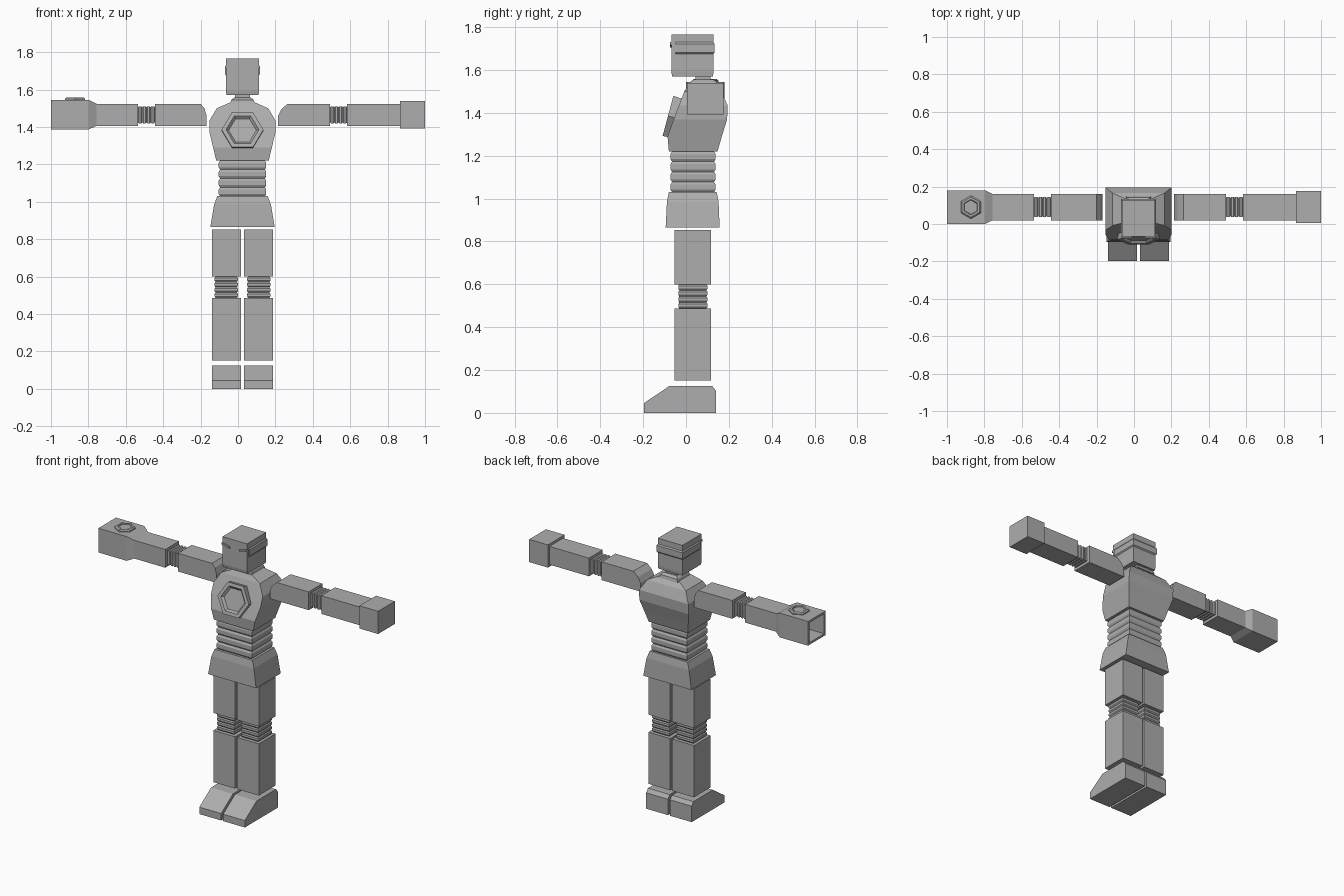
import bpy, bmesh, math
from mathutils import Matrix

if "Cube" in bpy.data.objects:
    bpy.data.objects.remove(bpy.data.objects["Cube"])

grey = bpy.data.materials.new("plain grey")
grey.diffuse_color = (0.42, 0.42, 0.42, 1)
grey.use_nodes = True
grey.node_tree.nodes["Principled BSDF"].inputs["Base Color"].default_value = grey.diffuse_color
CX = 0.024  # centre line of the body


def skin(name, loops, matrix=None):
    """Bridge a list of point loops and cap both ends."""
    bm = bmesh.new()
    rows = [[bm.verts.new(p) for p in loop] for loop in loops]
    n = len(rows[0])
    for a, b in zip(rows, rows[1:]):
        for i in range(n):
            j = (i + 1) % n
            bm.faces.new((a[i], a[j], b[j], b[i]))
    bm.faces.new(rows[0][::-1])
    bm.faces.new(rows[-1])
    bmesh.ops.recalc_face_normals(bm, faces=bm.faces)
    if matrix:
        bm.transform(matrix)
    mesh = bpy.data.meshes.new(name)
    bm.to_mesh(mesh)
    bm.free()
    mesh.materials.append(grey)
    ob = bpy.data.objects.new(name, mesh)
    bpy.context.collection.objects.link(ob)
    return ob


def stack_z(name, cx, rings):
    """Rings of (z, half width, y front, y back)."""
    return skin(name, [[(cx - w, a, z), (cx + w, a, z), (cx + w, b, z), (cx - w, b, z)]
                       for z, w, a, b in rings])


def stack_x(name, rings):
    """Rings of (x, y front, y back, z low, z high)."""
    return skin(name, [[(x, a, c), (x, b, c), (x, b, d), (x, a, d)]
                       for x, a, b, c, d in rings])


def ribs(start, end, count, depth):
    """Alternating (position, inset) pairs for a bellows."""
    step = (end - start) / count
    out = []
    for i in range(count):
        for f, d in ((0.0, depth), (0.25, 0), (0.75, 0), (1.0, depth)):
            if i == 0 or f > 0:
                out.append((start + step * (i + f), d))
    return out


def hexagon(name, rings, matrix):
    """Six-sided turned shape from (radius, height) rings."""
    return skin(name, [[(r * math.cos(k * math.pi / 3), r * math.sin(k * math.pi / 3), h)
                        for k in range(6)] for r, h in rings], matrix)


# torso
stack_z("chest", CX, [
    (1.22, 0.14, -0.08, 0.147), (1.29, 0.157, -0.086, 0.167),
    (1.37, 0.176, -0.058, 0.192), (1.435, 0.176, -0.033, 0.194),
    (1.50, 0.138, -0.008, 0.165), (1.53, 0.07, 0.01, 0.135)])
stack_z("abdomen", CX, [(z, 0.127 - d, -0.072 + d, 0.138 - d)
                        for z, d in ribs(1.03, 1.22, 4, 0.007)])
stack_z("pelvis", CX, [(0.865, 0.172, -0.095, 0.157), (0.985, 0.152, -0.089, 0.152),
                       (1.03, 0.135, -0.08, 0.143)])
hexagon("chest_plate", [(0.108, -0.02), (0.112, 0.03), (0.088, 0.03), (0.074, 0.016)],
        Matrix.Translation((CX, -0.055, 1.378)) @ Matrix.Rotation(math.radians(75), 4, 'X'))

# neck and head
stack_z("collar", CX, [(1.525, 0.066, 0.015, 0.147), (1.545, 0.06, 0.02, 0.142),
                       (1.557, 0.045, 0.04, 0.125)])
stack_z("neck", CX, [(1.54, 0.04, 0.045, 0.115), (1.58, 0.04, 0.045, 0.115)])
stack_z("head", CX, [(1.57, 0.086, -0.064, 0.126), (1.59, 0.088, -0.068, 0.128),
                     (1.767, 0.088, -0.068, 0.128)])
stack_z("head_band", CX, [(1.675, 0.088, -0.05, 0.128), (1.682, 0.094, -0.05, 0.134),
                          (1.722, 0.094, -0.05, 0.134), (1.73, 0.088, -0.05, 0.128)])
for s in (-1, 1):  # slanted brows
    skin("brow", [[(CX + s * x, -0.06, z), (CX + s * x, -0.075, z),
                   (CX + s * x, -0.075, z + 0.012), (CX + s * x, -0.06, z + 0.012)]
                  for x, z in ((0.035, 1.705), (0.06, 1.712), (0.09, 1.718))])

# legs
for s, side in ((-1, "left"), (1, "right")):
    cx = CX + s * 0.085
    stack_z(side + "_thigh", cx, [(0.60, 0.078, -0.054, 0.117), (0.853, 0.078, -0.054, 0.117)])
    stack_z(side + "_knee", cx + s * 0.002, [(z, 0.062 - d, -0.036 + d, 0.1 - d)
                                  for z, d in ribs(0.487, 0.60, 4, 0.005)])
    stack_z(side + "_shin", cx, [(0.152, 0.078, -0.054, 0.117), (0.487, 0.078, -0.054, 0.117)])
    stack_z(side + "_foot", cx, [(0, 0.078, -0.197, 0.14), (0.045, 0.078, -0.197, 0.14),
                                 (0.103, 0.078, -0.111, 0.14), (0.126, 0.078, -0.077, 0.122)])

# arms
Y0, Y1, Z0, Z1 = 0.02, 0.16, 1.406, 1.524
stack_x("upper_arm_plain", [(0.214, Y0, Y1, Z0, 1.46), (0.232, Y0, Y1, Z0, 1.495),
                            (0.265, Y0, Y1, Z0, Z1), (0.492, Y0, Y1, Z0, Z1)])
stack_x("upper_arm_cannon", [(-0.168, Y0, Y1, Z0, 1.46), (-0.18, Y0, Y1, Z0, 1.50),
                             (-0.20, Y0, Y1, Z0, Z1), (-0.444, Y0, Y1, Z0, Z1)])
for name, a, b in (("elbow_plain", 0.492, 0.583), ("elbow_cannon", -0.535, -0.444)):
    stack_x(name, [(x, 0.037 + d, 0.145 - d, 1.419 + d, 1.511 - d)
                   for x, d in ribs(a, b, 4, 0.005)])
stack_x("forearm_plain", [(0.583, Y0, Y1, Z0, Z1), (0.866, Y0, Y1, Z0, Z1)])
stack_x("hand_block", [(0.866, 0.005, 0.176, 1.393, 1.54), (1.0, 0.005, 0.176, 1.393, 1.54)])

# cannon with an open square muzzle
stack_x("forearm_cannon", [
    (-0.535, Y0, Y1, Z0, Z1), (-0.757, Y0, Y1, Z0, Z1),
    (-0.797, 0.0, 0.18, 1.388, 1.545), (-1.0, 0.0, 0.18, 1.388, 1.545),
    (-1.0, 0.014, 0.166, 1.402, 1.531), (-0.82, 0.014, 0.166, 1.402, 1.531)])
hexagon("cannon_cap", [(0.062, -0.005), (0.062, 0.008), (0.054, 0.015), (0.042, 0.015),
                       (0.038, 0.005), (0.0365, 0.005), (0.0365, 0.012)],
        Matrix.Translation((-0.872, 0.09, 1.543)) @ Matrix.Rotation(math.pi / 2, 4, 'Z'))
